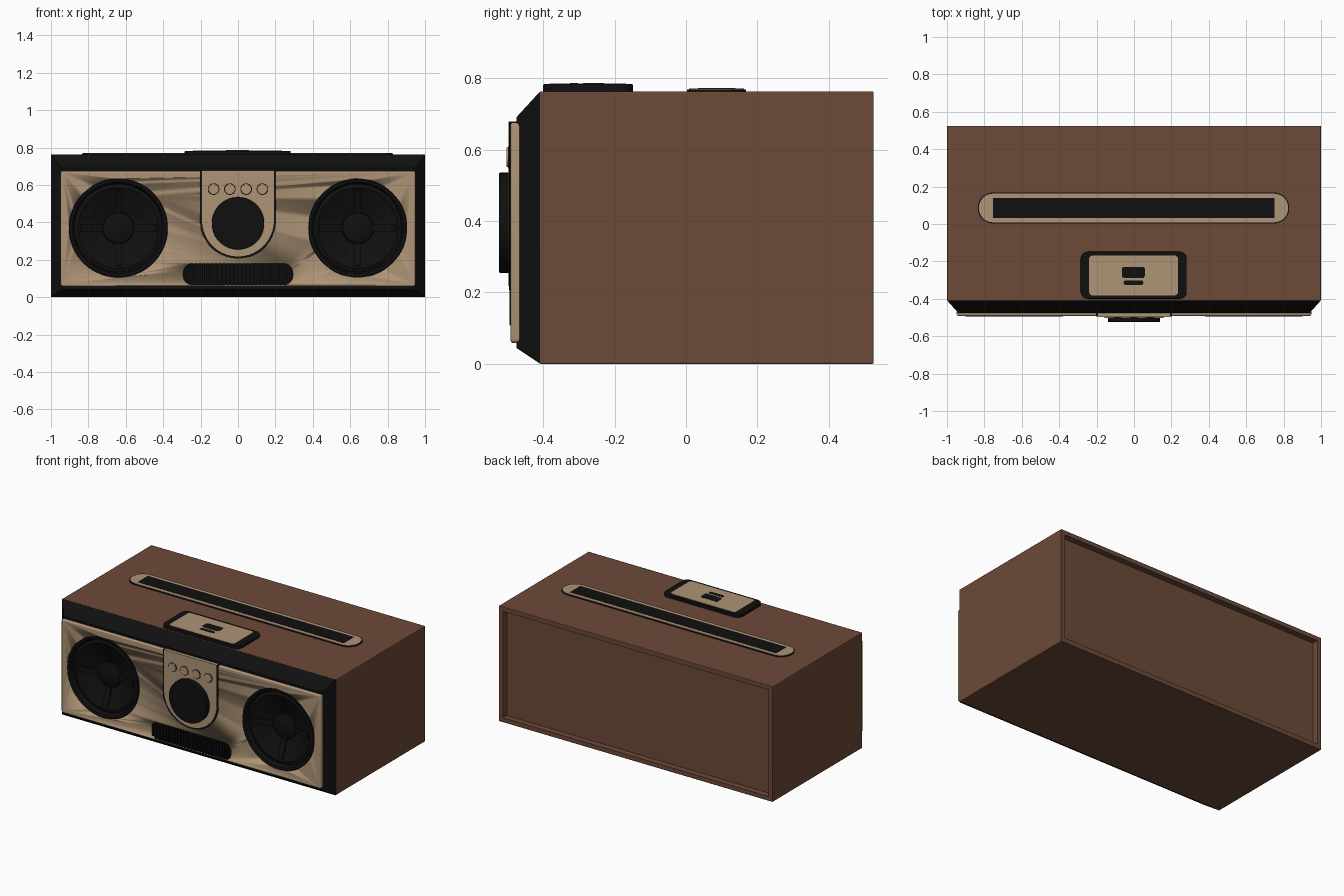
import bpy, bmesh, math
from mathutils import Vector, Matrix

if "Cube" in bpy.data.objects:
    bpy.data.objects.remove(bpy.data.objects["Cube"])


def material(name, rgb):
    m = bpy.data.materials.new(name)
    m.diffuse_color = (*rgb, 1)
    m.use_nodes = True
    m.node_tree.nodes["Principled BSDF"].inputs["Base Color"].default_value = m.diffuse_color
    return m


BROWN = material("brown wood", (0.15, 0.067, 0.04))
TAN = material("tan metal", (0.42, 0.295, 0.18))
BLACK = material("black plastic", (0.005, 0.005, 0.005))


def finish(name, bm, mat, bevel=0.0):
    bmesh.ops.recalc_face_normals(bm, faces=bm.faces)
    me = bpy.data.meshes.new(name)
    bm.to_mesh(me)
    bm.free()
    ob = bpy.data.objects.new(name, me)
    bpy.context.collection.objects.link(ob)
    if mat:
        me.materials.append(mat)
    if bevel:
        b = ob.modifiers.new("bevel", 'BEVEL')
        b.width, b.segments, b.limit_method = bevel, 3, 'ANGLE'
        b.angle_limit = math.radians(40)
    bpy.ops.object.select_all(action='DESELECT')
    ob.select_set(True)
    bpy.context.view_layer.objects.active = ob
    bpy.ops.object.shade_smooth_by_angle(angle=math.radians(35))
    return ob


def cut(ob, cutter):
    cutter.hide_render = True
    cutter.hide_viewport = True
    cutter.display_type = 'WIRE'
    m = ob.modifiers.new("cut", 'BOOLEAN')
    m.object, m.operation, m.solver = cutter, 'DIFFERENCE', 'EXACT'


def front(u, v, d):      # outline drawn on the front, depth along y
    return Vector((u, d, v))


def top(u, v, d):        # outline drawn on the top, depth along z
    return Vector((u, v, d))


def prism(name, outline, plane, lo, hi, mat, bevel=0.0):
    bm = bmesh.new()
    a = [bm.verts.new(plane(u, v, lo)) for u, v in outline]
    b = [bm.verts.new(plane(u, v, hi)) for u, v in outline]
    n = len(a)
    bm.faces.new(a)
    bm.faces.new(b)
    for i in range(n):
        bm.faces.new((a[i], a[(i + 1) % n], b[(i + 1) % n], b[i]))
    return finish(name, bm, mat, bevel)


def rect(u0, u1, v0, v1, r=0.0, n=8):
    if not r:
        return [(u0, v0), (u1, v0), (u1, v1), (u0, v1)]
    pts = []
    for k, (cu, cv) in enumerate([(u1 - r, v1 - r), (u0 + r, v1 - r), (u0 + r, v0 + r), (u1 - r, v0 + r)]):
        for i in range(n + 1):
            t = math.pi / 2 * (k + i / n)
            pts.append((cu + r * math.cos(t), cv + r * math.sin(t)))
    return pts


def circle(u, v, r, n=64):
    return [(u + r * math.cos(2 * math.pi * i / n), v + r * math.sin(2 * math.pi * i / n)) for i in range(n)]


def u_shape(r, zc, ztop, n=32):
    arc = [(r * math.cos(math.pi + math.pi * i / n), zc + r * math.sin(math.pi + math.pi * i / n)) for i in range(n + 1)]
    return arc + [(r, ztop), (-r, ztop)]


# wooden cabinet with a recessed back
cabinet = prism("cabinet", rect(-1, 1, 0, 0.763), front, -0.41, 0.525, BROWN, 0.004)
cut(cabinet, prism("back_recess_cutter", rect(-0.97, 0.97, 0.03, 0.733), front, 0.485, 0.6, BROWN))

# black tapered front surround
bm = bmesh.new()
back = [bm.verts.new(front(u, v, -0.408)) for u, v in rect(-1, 1, 0, 0.763)]
fore = [bm.verts.new(front(u, v, -0.475)) for u, v in rect(-0.94, 0.94, 0.045, 0.69)]
bm.faces.new(back)
bm.faces.new(fore)
for i in range(4):
    j = (i + 1) % 4
    bm.faces.new((back[i], back[j], fore[j], fore[i]))
surround = finish("front_surround", bm, BLACK)

# tan face panel with openings
panel = prism("face_panel", rect(-0.948, 0.948, 0.058, 0.676, 0.012, 4), front, -0.46, -0.491, TAN, 0.008)
cut(panel, prism("vent_cutter", rect(-0.293, 0.293, 0.065, 0.18, 0.05), front, -0.55, -0.44, BLACK))

# speakers: revolved cone with rim and dome, four ribs each
SZ = 0.37
PROFILE = [(0.266, -0.45), (0.266, -0.49), (0.260, -0.494), (0.245, -0.49), (0.235, -0.468), (0.215, -0.474),
           (0.195, -0.464), (0.085, -0.424), (0.08, -0.436), (0.05, -0.446), (0.02, -0.45), (0.0, -0.45)]
for side, sx in (("left", -0.64), ("right", 0.64)):
    hole = prism(side + "_speaker_cutter", circle(sx, SZ, 0.264), front, -0.6, -0.409, BLACK)
    cut(panel, hole)
    cut(surround, hole)
    bm = bmesh.new()
    vs = [bm.verts.new((sx + r, y, SZ)) for r, y in PROFILE]
    es = [bm.edges.new((vs[i], vs[i + 1])) for i in range(len(vs) - 1)]
    bmesh.ops.spin(bm, geom=vs + es, cent=(sx, 0, SZ), axis=(0, 1, 0), angle=2 * math.pi, steps=64, use_duplicate=False)
    bmesh.ops.remove_doubles(bm, verts=bm.verts, dist=0.0005)
    cone = finish(side + "_speaker_cone", bm, BLACK)
    # outward side of the open shell faces the front
    if sum(p.normal.y * p.area for p in cone.data.polygons) > 0:
        cone.data.flip_normals()
    for k in range(4):
        bm = bmesh.new()
        bmesh.ops.create_cube(bm, size=1, matrix=Matrix.Diagonal((0.13, 0.02, 0.035, 1)))
        m = (Matrix.Translation((sx, 0, SZ)) @ Matrix.Rotation(k * math.pi / 2, 4, 'Y')
             @ Matrix.Translation((0.142, -0.446, 0)) @ Matrix.Rotation(-0.33, 4, 'Z'))
        bmesh.ops.transform(bm, matrix=m, verts=bm.verts)
        finish(f"{side}_speaker_rib_{k}", bm, BLACK)

# vent: backing plate and vertical slats that follow the rounded ends
prism("vent_backing", rect(-0.292, 0.292, 0.066, 0.179, 0.05), front, -0.46, -0.48, BLACK)
COUNT = 27
for i in range(COUNT):
    x = -0.28 + 0.56 * i / (COUNT - 1)
    over = max(0, abs(x) - 0.242)
    h = 0.007 + math.sqrt(0.05 ** 2 - over ** 2)
    prism(f"vent_slat_{i}", rect(x - 0.006, x + 0.006, 0.1225 - h, 0.1225 + h), front, -0.478, -0.491, BLACK)

# control plate with dark outline, knob and buttons
prism("control_outline", u_shape(0.203, 0.41, 0.677), front, -0.47, -0.495, BLACK)
prism("control_plate", u_shape(0.192, 0.41, 0.678), front, -0.469, -0.4965, TAN)
prism("knob", circle(0, 0.395, 0.14), front, -0.49, -0.524, BLACK, 0.004)
for i in range(4):
    x = -0.1305 + 0.087 * i
    prism(f"button_outline_{i}", circle(x, 0.578, 0.031, 32), front, -0.49, -0.498, BLACK)
    prism(f"button_{i}", circle(x, 0.578, 0.0275, 32), front, -0.49, -0.503, TAN, 0.002)

# top slot: dark base, tan frame, black strip
prism("slot_base", rect(-0.835, 0.83, 0.003, 0.168, 0.08, 12), top, 0.755, 0.768, BLACK)
prism("slot_frame", rect(-0.829, 0.824, 0.009, 0.162, 0.075, 12), top, 0.756, 0.7705, TAN)
prism("slot_strip", rect(-0.755, 0.75, 0.033, 0.138), top, 0.757, 0.772, BLACK)

# top dock: black pad, tan plate, connector
prism("dock_pad", rect(-0.285, 0.282, -0.4, -0.148, 0.04), top, 0.755, 0.783, BLACK, 0.004)
prism("dock_plate", rect(-0.24, 0.236, -0.382, -0.168, 0.02), top, 0.76, 0.7845, TAN)
prism("dock_connector", rect(-0.065, 0.058, -0.288, -0.23, 0.012), top, 0.77, 0.786, BLACK)
prism("dock_tab", rect(-0.055, 0.05, -0.325, -0.302, 0.01), top, 0.77, 0.786, BLACK)
